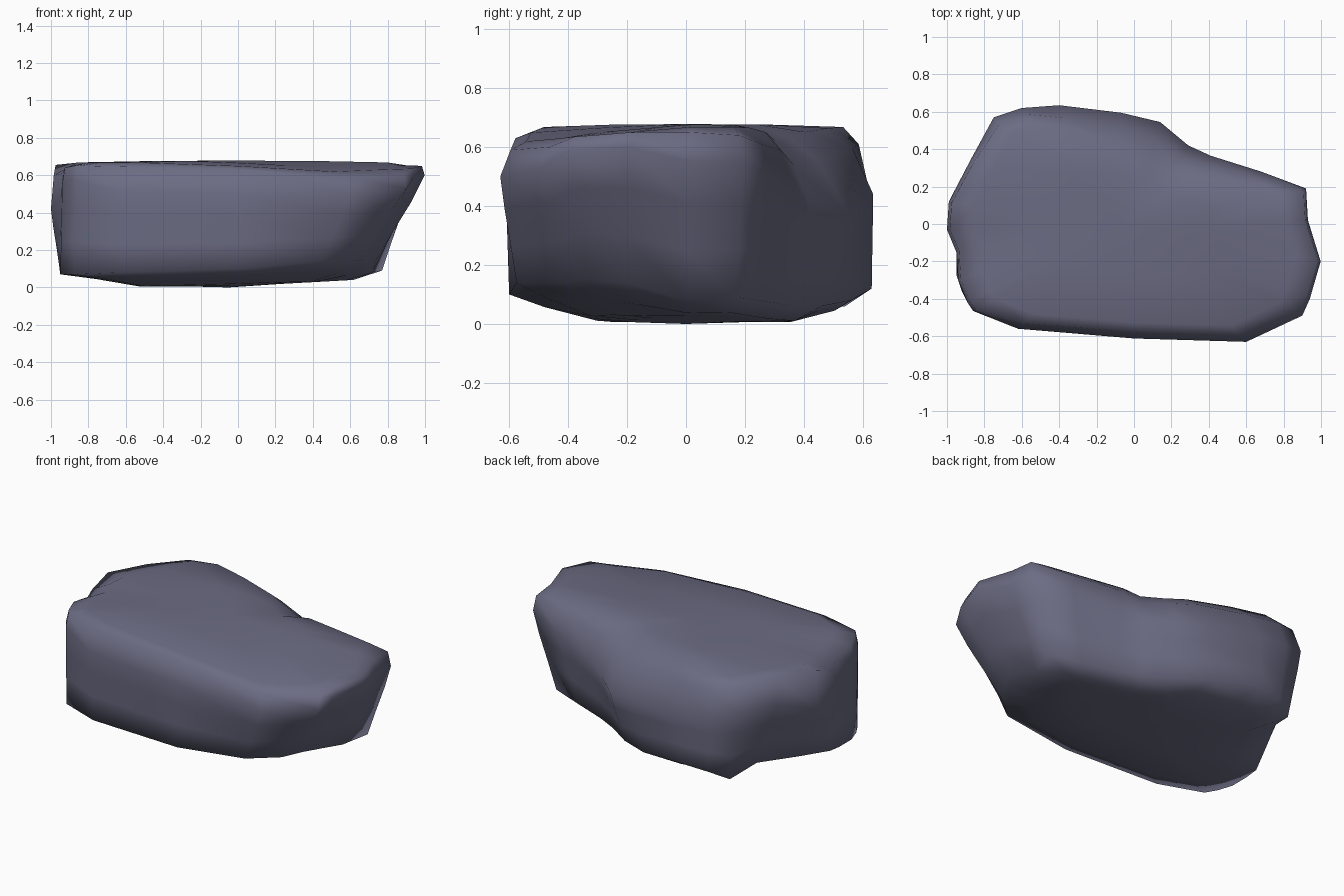
import bpy, bmesh

# Boulder outline: widest upper point (x, y), foot point (x, y), foot height
OUTLINE = [
    (-1.00, -0.03, -0.95, -0.06, 0.08), (-0.99, 0.12, -0.86, 0.12, 0.09),
    (-0.87, 0.35, -0.74, 0.36, 0.11),
    (-0.75, 0.57, -0.68, 0.54, 0.06), (-0.60, 0.62, -0.57, 0.60, 0.10),
    (-0.40, 0.635, -0.40, 0.63, 0.12), (-0.07, 0.595, -0.10, 0.56, 0.08),
    (0.14, 0.545, 0.10, 0.46, 0.06), (0.29, 0.42, 0.25, 0.36, 0.06),
    (0.41, 0.365, 0.37, 0.31, 0.07), (0.68, 0.28, 0.58, 0.24, 0.08),
    (0.92, 0.19, 0.77, 0.175, 0.09), (0.93, 0.02, 0.72, 0.00, 0.08),
    (0.998, -0.20, 0.735, -0.20, 0.14), (0.94, -0.40, 0.68, -0.33, 0.15),
    (0.90, -0.49, 0.61, -0.44, 0.14), (0.60, -0.63, 0.45, -0.575, 0.14),
    (0.00, -0.612, 0.00, -0.60, 0.10), (-0.62, -0.56, -0.62, -0.54, 0.08),
    (-0.86, -0.465, -0.88, -0.43, 0.07), (-0.89, -0.42, -0.92, -0.36, 0.07),
    (-0.94, -0.30, -0.95, -0.27, 0.07), (-0.95, -0.15, -0.95, -0.15, 0.07),
]
# Height of the widest line and of the rim at each outline point
RIM = [(0.42, 0.60), (0.42, 0.655), (0.50, 0.655), (0.50, 0.64), (0.46, 0.61),
       (0.44, 0.595), (0.41, 0.575), (0.38, 0.54), (0.40, 0.54), (0.45, 0.59),
       (0.50, 0.61), (0.55, 0.64), (0.55, 0.65), (0.60, 0.65), (0.59, 0.635),
       (0.53, 0.60), (0.50, 0.59), (0.50, 0.63), (0.51, 0.645), (0.57, 0.65),
       (0.58, 0.65), (0.55, 0.64), (0.46, 0.61)]
# Bevelled back right slope: rim scale, shoulder scale, shoulder drop
SLOPE = {5: (0.89, 0.76, 0.012), 6: (0.85, 0.68, 0.025), 7: (0.84, 0.66, 0.05),
         8: (0.87, 0.72, 0.055), 9: (0.88, 0.74, 0.025), 10: (0.92, 0.76, 0.01)}


def top_height(x, y):
    """Nearly flat top that dips to the front right."""
    return 0.676 - 0.09 * max(0, -y) * min(1, max(0, x + 0.2) / 0.5)


def under_height(x, y):
    """Flat underside that rises to the front, front right, right, left and back."""
    step = 0.045 if x < -0.55 or y > 0.38 else 0.0
    return max(0.006 + 0.055 * max(0, x), (-0.26 - y) * 0.26,
               (x - y - 0.45) * 0.22, step)


def bridge(bm, a, b):
    n = len(a)
    for i in range(n):
        j = (i + 1) % n
        bm.faces.new((a[i], a[j], b[j], b[i]))


rings = []
# Underside, from the centre out
for s in (0.3, 0.56, 0.8):
    rings.append([(fx * s, fy * s, under_height(fx * s, fy * s))
                  for ux, uy, fx, fy, fz in OUTLINE])
# Walls leaning out from the foot to the widest line
for t, h in ((0, 0), (0.36, 0.35), (0.74, 0.7), (1, 1)):
    rings.append([(fx + (ux - fx) * t, fy + (uy - fy) * t, fz + (wide - fz) * h)
                  for (ux, uy, fx, fy, fz), (wide, rim) in zip(OUTLINE, RIM)])
# Rim, shoulder and top
edge, shoulder, inner = [], [], []
for i, ((ux, uy, *_), (wide, rim)) in enumerate(zip(OUTLINE, RIM)):
    kx = 0.985 if abs(ux) > 0.85 else 0.955
    ky = 0.98 if i in (19, 20, 21) else 0.945
    s, drop = 0.86, 0.008
    if i in SLOPE:
        kx, s, drop = SLOPE[i]
        ky = kx
    edge.append((ux * kx, uy * ky, rim))
    shoulder.append((ux * s, uy * s, top_height(ux * s, uy * s) - drop))
    inner.append((ux * 0.45, uy * 0.45, top_height(ux * 0.45, uy * 0.45)))
rings += [edge, shoulder, inner]

bm = bmesh.new()
loops = [[bm.verts.new(p) for p in ring] for ring in rings]
for a, b in zip(loops, loops[1:]):
    bridge(bm, a, b)

# Close both caps with fans
for loop, z in ((loops[0], 0.0), (loops[-1], 0.678)):
    c = bm.verts.new((-0.05, 0.0, z))
    for i, v in enumerate(loop):
        bm.faces.new((v, loop[(i + 1) % len(loop)], c))

bmesh.ops.recalc_face_normals(bm, faces=bm.faces)
for f in bm.faces:
    f.smooth = True
mesh = bpy.data.meshes.new("boulder")
bm.to_mesh(mesh)
bm.free()

stone = bpy.data.materials.new("blue grey stone")
stone.diffuse_color = (0.15, 0.15, 0.23, 1)
mesh.materials.append(stone)
boulder = bpy.data.objects.new("boulder", mesh)
bpy.context.collection.objects.link(boulder)
